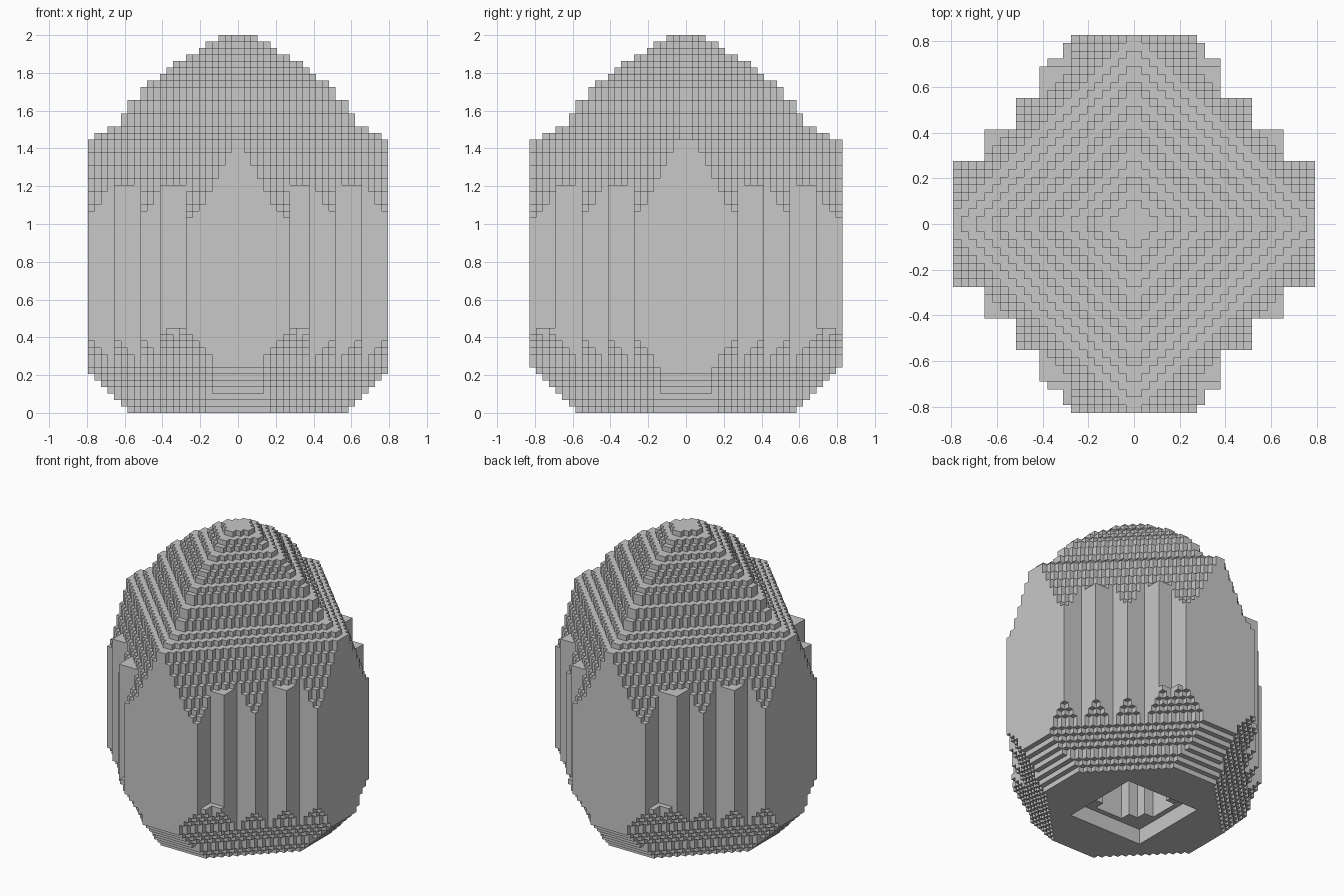
import bpy, bmesh

cube = bpy.data.objects.get("Cube")
if cube:
    bpy.data.objects.remove(cube, do_unlink=True)

NX, NY, NZ = 23, 24, 58          # half width, half depth and height in blocks
UNIT = 2 / NZ

# Stepped wall outline: block corners in one quarter
MAIN = [(23, 8), (15, 16), (8, 24)]
LEDGE = [(11, 21), (9, 23)]
LEDGE_TOP = 13
SHOULDER_TOP = 35

# Terraced roof: reach from the axis, height in blocks
ROOF = [(3, 58), (5, 57), (6, 56), (8, 55), (10, 54), (11, 53), (12, 52),
        (14, 51), (15, 50), (17, 48), (18, 46), (20, 44), (22, 43), (24, 42),
        (25, 40), (26, 38), (27, 36), (28, 34), (29, 32), (30, 31), (31, 30)]


def in_outline(a, b, corners):
    return any(a <= cx and b <= cy for cx, cy in corners)


def in_recess(a, b, k):
    """Square hollow in the underside, with a deeper stepped pit inside it."""
    if k < 3:
        return max(a, b) <= 8
    return k < 14 and in_outline(a, b, [(7, 3), (5, 5), (3, 7)])


def filled(i, j, k):
    a = i + 1 if i >= 0 else -i
    b = j + 1 if j >= 0 else -j
    reach = a + b - 1
    main = in_outline(a, b, MAIN)
    shoulder = in_outline(a, b, [(19, 12), (11 if i >= 0 else 12, 20)])
    ledge = k < LEDGE_TOP and in_outline(a, b, LEDGE)
    if not (main or shoulder or ledge):
        return False
    roof = next((h for limit, h in ROOF if reach <= limit), 0)
    if not main:
        roof = max(roof, SHOULDER_TOP)
    base = reach <= 21.5 + 0.8 * k and max(a, b) <= 17 + k
    return k < roof and base and not in_recess(a, b, k)


# Solid set of blocks
solid = {(i, j, k)
         for i in range(-NX, NX) for j in range(-NY, NY) for k in range(NZ)
         if filled(i, j, k)}

# Skin: one square wherever a block meets open air
bm = bmesh.new()
verts = {}


def corner(p):
    if p not in verts:
        verts[p] = bm.verts.new([c * UNIT for c in p])
    return verts[p]


for cell in solid:
    for axis in range(3):
        u, v = (axis + 1) % 3, (axis + 2) % 3
        for side in (0, 1):
            near = list(cell)
            near[axis] += 2 * side - 1
            if tuple(near) in solid:
                continue
            ring = []
            for du, dv in ((0, 0), (1, 0), (1, 1), (0, 1)):
                p = list(cell)
                p[axis] += side
                p[u] += du
                p[v] += dv
                ring.append(corner(tuple(p)))
            bm.faces.new(ring if side else ring[::-1])

mesh = bpy.data.meshes.new("block_dome")
bm.to_mesh(mesh)
bm.free()
dome = bpy.data.objects.new("block_dome", mesh)
bpy.context.collection.objects.link(dome)

# Plain stone grey
grey = bpy.data.materials.new("stone_grey")
grey.use_nodes = True
colour = (0.58, 0.58, 0.58, 1)
grey.diffuse_color = colour
grey.node_tree.nodes["Principled BSDF"].inputs["Base Color"].default_value = colour
mesh.materials.append(grey)
